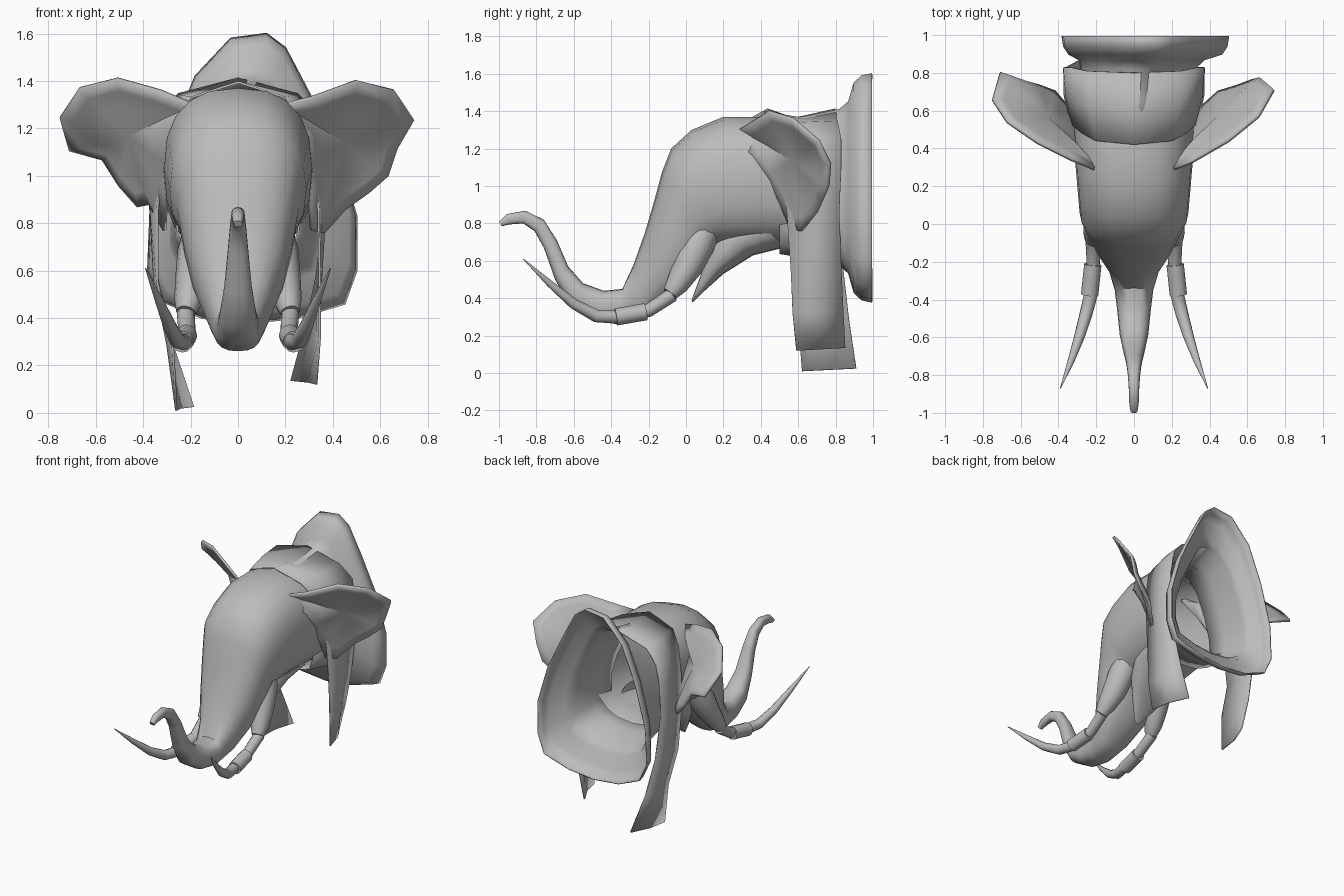
import bpy, bmesh, math
from mathutils import Vector

old = bpy.data.objects.get("Cube")
if old:
    bpy.data.objects.remove(old, do_unlink=True)

GREY = (0.5, 0.5, 0.5, 1.0)
grey = bpy.data.materials.new("plain grey")
grey.use_nodes = True
grey.diffuse_color = GREY
grey.node_tree.nodes["Principled BSDF"].inputs["Base Color"].default_value = GREY


def finish(bm, name, thickness=0.0, angle=50):
    """Turn a bmesh into a smooth shaded object, thickened if it is a sheet."""
    bmesh.ops.recalc_face_normals(bm, faces=bm.faces)
    mesh = bpy.data.meshes.new(name)
    bm.to_mesh(mesh)
    bm.free()
    mesh.materials.append(grey)
    obj = bpy.data.objects.new(name, mesh)
    bpy.context.collection.objects.link(obj)
    bpy.ops.object.select_all(action='DESELECT')
    obj.select_set(True)
    bpy.context.view_layer.objects.active = obj
    bpy.ops.object.shade_smooth_by_angle(angle=math.radians(angle))
    if thickness:
        mod = obj.modifiers.new("thickness", 'SOLIDIFY')
        mod.thickness = thickness
        mod.offset = 0
    return obj


def bridge(bm, rings, closed=True):
    """Join rows of points with quads and return the vertex rows."""
    rows = [[bm.verts.new(p) for p in ring] for ring in rings]
    for a, b in zip(rows, rows[1:]):
        count = len(a)
        for i in range(count if closed else count - 1):
            j = (i + 1) % count
            bm.faces.new((a[i], a[j], b[j], b[i]))
    return rows


def oval_loft(name, sections, sides=20, boxy=0.8):
    """Loft ovals given as (top y, top z, bottom y, bottom z, half width)."""
    rings = []
    for ty, tz, by, bz, width in sections:
        top, bottom = Vector((0, ty, tz)), Vector((0, by, bz))
        ring = []
        for i in range(sides):
            a = math.tau * i / sides
            c, s = [math.copysign(abs(f) ** boxy, f) for f in (math.cos(a), math.sin(a))]
            p = (top + bottom) / 2 + (top - bottom) / 2 * s
            ring.append(p + Vector((width * c, 0, 0)))
        rings.append(ring)
    bm = bmesh.new()
    rows = bridge(bm, rings)
    bm.faces.new(rows[0])
    return finish(bm, name)


def tube(name, path, side, sides=12):
    """Round tube through (x, y, z, radius) points, mirrored by side."""
    points = [Vector((side * x, y, z)) for x, y, z, r in path]
    rings = []
    for i, p in enumerate(points):
        along = points[min(i + 1, len(points) - 1)] - points[max(i - 1, 0)]
        u = along.cross(Vector((1, 0, 0))).normalized()
        v = along.cross(u).normalized()
        turn = [math.tau * k / sides for k in range(sides)]
        rings.append([p + (u * math.cos(t) + v * math.sin(t)) * path[i][3] for t in turn])
    bm = bmesh.new()
    rows = bridge(bm, rings)
    bm.faces.new(rows[0])
    bm.faces.new(rows[-1])
    return finish(bm, name)


# Trunk and head in one skin, open at the back
oval_loft("head_and_trunk", [
    (-1, .81, -.985, .785, .018),
    (-.96, .85, -.94, .795, .025),
    (-.86, .868, -.87, .8, .028),
    (-.76, .82, -.81, .76, .034),
    (-.69, .71, -.76, .67, .043),
    (-.63, .57, -.7, .5, .058),
    (-.55, .48, -.62, .36, .076),
    (-.44, .44, -.49, .28, .088),
    (-.34, .45, -.36, .26, .102),
    (-.28, .58, -.2, .3, .135),
    (-.22, .75, -.05, .42, .195),
    (-.17, .92, .05, .54, .232),
    (-.13, 1.07, .13, .67, .258),
    (-.08, 1.2, .2, .68, .288),
    (.03, 1.3, .32, .68, .298),
    (.2, 1.37, .48, .68, .312),
    (.42, 1.37, .56, .68, .315),
    (.62, 1.35, .62, .66, .315)])

# Lower jaw with a pointed lip, merging into the throat
oval_loft("lower_jaw", [
    (.03, .39, .035, .375, .02),
    (.07, .5, .1, .44, .08),
    (.13, .67, .2, .53, .16),
    (.2, .8, .36, .63, .2),
    (.32, .85, .54, .675, .22)])

# Tusks, their sleeves, cheek sheaths and eyelids
for side, label in ((1, "left"), (-1, "right")):
    tube(label + "_tusk", [
        (.22, -.07, .42, .038), (.215, -.2, .335, .036),
        (.23, -.38, .3, .036), (.255, -.48, .305, .034), (.29, -.6, .37, .028),
        (.335, -.73, .48, .018), (.39, -.87, .61, .002)], side)
    tube(label + "_tusk_sleeve", [
        (.218, -.215, .328, .046), (.235, -.375, .3, .046)], side)
    tube(label + "_cheek_sheath", [
        (.15, .17, .87, .04), (.15, .11, .78, .08), (.165, .06, .68, .09),
        (.185, .01, .57, .08), (.21, -.05, .47, .06), (.22, -.085, .425, .042)], side)
    bm = bmesh.new()
    bmesh.ops.create_uvsphere(bm, u_segments=12, v_segments=8, radius=.05)
    for v in bm.verts:
        v.co = Vector((side * .225 + v.co.x * .6, v.co.y + .02, v.co.z * .7 + .88))
    finish(bm, label + "_eyelid")


def ear(name, outline, centre):
    """Cupped ear flap: an outline, sunken inner rings and a centre."""
    centre = Vector(centre)
    rim = [Vector(p) for p in outline]
    rings = [[p.lerp(centre, t) + Vector((0, sink, 0)) for p in rim]
             for t, sink in ((0, 0), (.2, .01), (.5, .015))]
    bm = bmesh.new()
    last = bridge(bm, rings)[-1]
    hub = bm.verts.new(centre + Vector((0, .01, 0)))
    for i, v in enumerate(last):
        bm.faces.new((v, last[(i + 1) % len(last)], hub))
    finish(bm, name, thickness=.018)


ear("left_ear", [
    (.18, .28, 1.3), (.31, .33, 1.33), (.5, .44, 1.4), (.66, .57, 1.36),
    (.74, .71, 1.24), (.67, .77, 1.12), (.63, .76, 1), (.55, .73, .93),
    (.45, .7, .86), (.36, .62, .76), (.31, .56, .77), (.3, .5, .92), (.29, .42, 1.05),
    (.28, .33, 1.18)], (.45, .56, 1.14))
ear("right_ear", [
    (-.18, .28, 1.3), (-.33, .34, 1.36), (-.51, .43, 1.41), (-.67, .54, 1.37),
    (-.75, .66, 1.25), (-.71, .8, 1.11), (-.57, .75, 1.07), (-.5, .73, .96),
    (-.42, .7, .87), (-.37, .64, .88), (-.31, .58, .77), (-.3, .5, .92), (-.29, .42, 1.05),
    (-.28, .33, 1.18)], (-.46, .55, 1.17))

# Scarf over the neck: each rail holds (front x, front y, back x, back y, z)
drape = [(.2, .44, .25, .81, 1.33), (.27, .48, .34, .83, 1.24),
         (.32, .52, .37, .83, 1.08), (.34, .54, .37, .82, .85)]
left_end = [(.345, .56, .33, .83, .55), (.345, .57, .28, .84, .32), (.33, .59, .225, .85, .12)]
right_end = [(.34, .58, .34, .84, .55), (.275, .6, .28, .87, .28), (.26, .62, .19, .91, .01)]


def scarf_row(rail, side):
    fx, fy, bx, by, z = rail
    bulge = .012 if z > .5 else .02
    front, back = Vector((side * fx, fy, z)), Vector((side * bx, by, z + .015))
    middle = (front + back) / 2 + Vector((side * bulge, 0, 0))
    return [front, middle, back]


rows = [scarf_row(r, -1) for r in reversed(drape + right_end)]
rows.append([Vector((0, .42, 1.395)), Vector((0, .6, 1.365)), Vector((0, .8, 1.41))])
rows += [scarf_row(r, 1) for r in drape + left_end]
bm = bmesh.new()
bridge(bm, rows, closed=False)
finish(bm, "scarf", thickness=.01)

# Neck flaring into the hollow wall mount, open at the back;
# each layer holds (scale, centre x, y)
outline = [(-.03, 1.58), (.12, 1.6), (.2, 1.54), (.3, 1.35), (.42, 1.1), (.5, .83),
           (.5, .6), (.45, .46), (.25, .4), (.05, .38), (-.15, .4), (-.32, .47),
           (-.38, .6), (-.37, .85), (-.29, 1.15), (-.18, 1.42)]
layers = [(.58, 0, .5), (.62, .01, .65), (.68, .02, .82), (.75, .04, .87),
          (.92, .06, .9), (.98, .06, .94), (1, .06, .995)]
rings = [[(cx + (x - .06) * s, y, 1 + (z - 1) * s) for x, z in outline] for s, cx, y in layers]
bm = bmesh.new()
bridge(bm, rings)
finish(bm, "neck_and_wall_mount", thickness=.008, angle=65)
